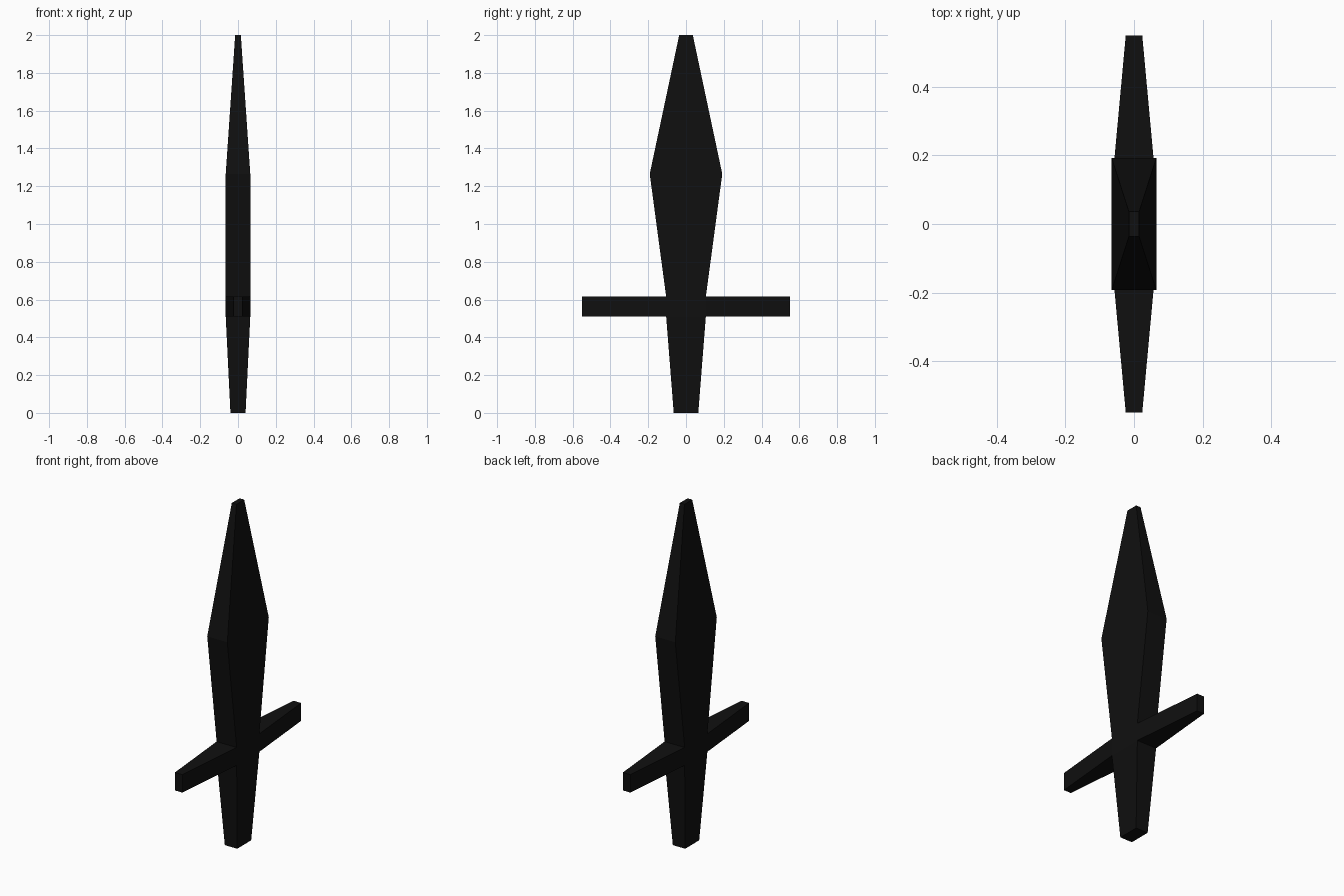
import bpy, bmesh

if "Cube" in bpy.data.objects:
    bpy.data.objects.remove(bpy.data.objects["Cube"])

black = bpy.data.materials.new("black")
black.diffuse_color = (0.005, 0.005, 0.005, 1)
black.use_nodes = True
black.node_tree.nodes["Principled BSDF"].inputs["Base Color"].default_value = black.diffuse_color


def loft(name, rings, cap_start, cap_end, is_inner=None):
    """Bridge four-cornered rings, cap chosen ends, drop hidden inner faces."""
    bm = bmesh.new()
    loops = [[bm.verts.new(p) for p in ring] for ring in rings]
    for a, b in zip(loops, loops[1:]):
        for i in range(4):
            j = (i + 1) % 4
            bm.faces.new((a[i], a[j], b[j], b[i]))
    if cap_start:
        bm.faces.new(loops[0][::-1])
    if cap_end:
        bm.faces.new(loops[-1])
    bmesh.ops.recalc_face_normals(bm, faces=bm.faces[:])
    if is_inner:
        inner = [f for f in bm.faces if is_inner(f)]
        bmesh.ops.delete(bm, geom=inner, context='FACES_ONLY')
    mesh = bpy.data.meshes.new(name)
    bm.to_mesh(mesh)
    bm.free()
    mesh.materials.append(black)
    obj = bpy.data.objects.new(name, mesh)
    bpy.context.collection.objects.link(obj)
    return obj


def level(z, hx, hy):
    return [(-hx, -hy, z), (hx, -hy, z), (hx, hy, z), (-hx, hy, z)]


LOW, HIGH = 0.51, 0.615


def slice_y(y, hx):
    return [(-hx, y, LOW), (-hx, y, HIGH), (hx, y, HIGH), (hx, y, LOW)]


# Grip, open where it meets the guard
loft("grip", [level(0, 0.04, 0.065), level(LOW, 0.065, 0.105)], True, False)

# Leaf-shaped blade with a blunt tip
loft("blade", [level(HIGH, 0.065, 0.105), level(1.265, 0.065, 0.192),
               level(2.0, 0.015, 0.036)], False, True)

# Tapered crossguard, hidden faces under blade and grip removed
loft("crossguard", [slice_y(-0.55, 0.024), slice_y(-0.105, 0.065),
                    slice_y(0.105, 0.065), slice_y(0.55, 0.024)], True, True,
     lambda f: abs(f.normal.z) > 0.9 and abs(f.calc_center_median().y) < 0.05)
